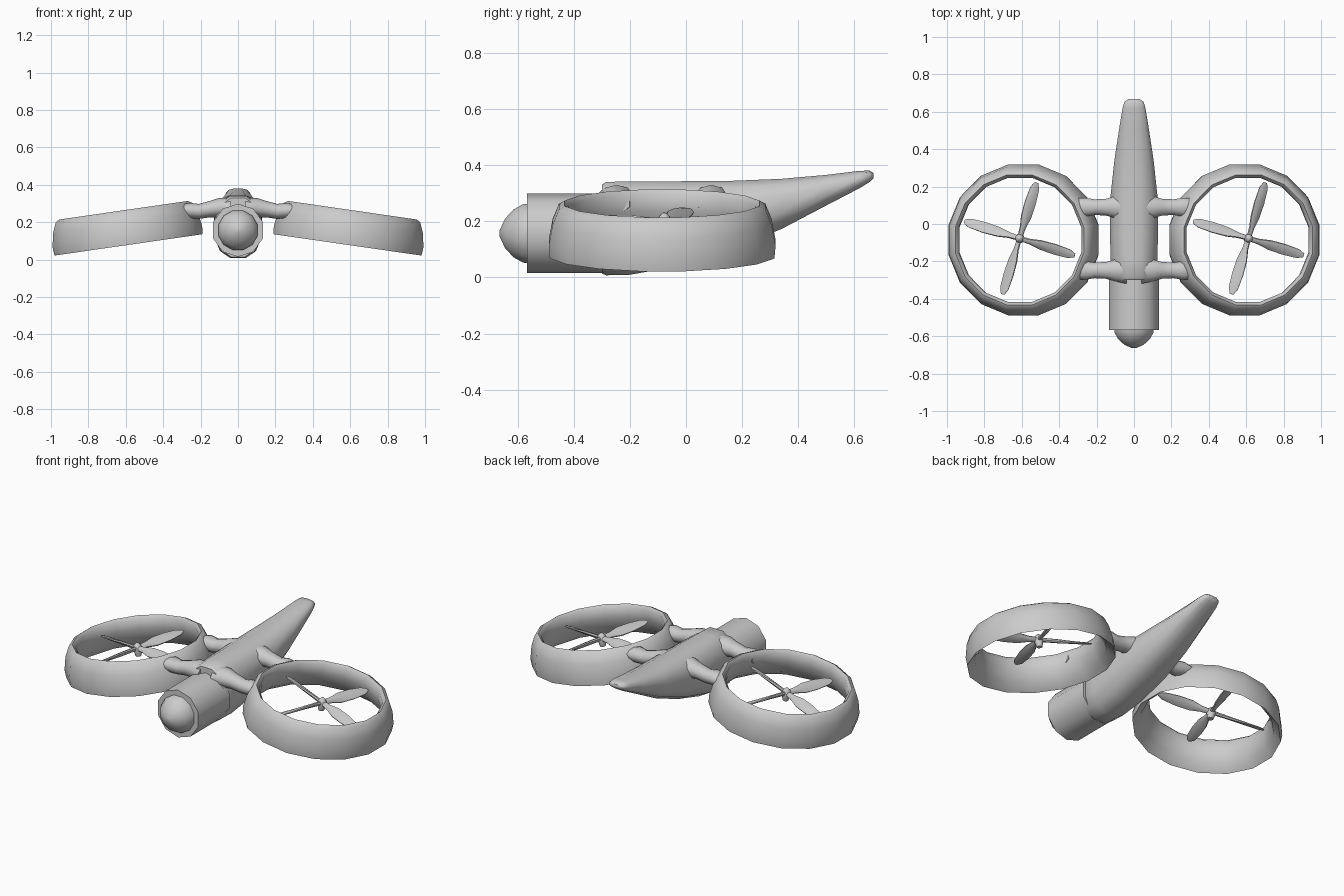
import bpy, bmesh, math
from mathutils import Matrix, Vector

if "Cube" in bpy.data.objects:
    bpy.data.objects.remove(bpy.data.objects["Cube"], do_unlink=True)

grey = bpy.data.materials.new("matte grey")
grey.use_nodes = True
grey.diffuse_color = (0.6, 0.6, 0.6, 1)
grey.node_tree.nodes["Principled BSDF"].inputs["Base Color"].default_value = (0.6, 0.6, 0.6, 1)


def finish(name, bm, matrix=None, angle=50):
    """Turn a bmesh into a smooth-shaded object."""
    if matrix:
        bm.transform(matrix)
    bmesh.ops.recalc_face_normals(bm, faces=bm.faces)
    mesh = bpy.data.meshes.new(name)
    bm.to_mesh(mesh)
    bm.free()
    mesh.materials.append(grey)
    obj = bpy.data.objects.new(name, mesh)
    bpy.context.collection.objects.link(obj)
    bpy.ops.object.select_all(action='DESELECT')
    obj.select_set(True)
    bpy.context.view_layer.objects.active = obj
    bpy.ops.object.shade_smooth_by_angle(angle=math.radians(angle))
    return obj


def add_loft(bm, rings, closed=False):
    """Skin a list of point rings; cap the ends or join last to first."""
    loops = [[bm.verts.new(p) for p in ring] for ring in rings]
    n = len(loops[0])
    pairs = list(zip(loops, loops[1:]))
    if closed:
        pairs.append((loops[-1], loops[0]))
    else:
        bm.faces.new(loops[0])
        bm.faces.new(loops[-1])
    for a, b in pairs:
        for i in range(n):
            j = (i + 1) % n
            bm.faces.new((a[i], a[j], b[j], b[i]))


def oval(centre, u, v, sides, power=1.0):
    """Superellipse ring; a power below 1 makes it boxier."""
    pts = []
    for k in range(sides):
        t = 2 * math.pi * (k + 0.5) / sides
        c, s = math.cos(t), math.sin(t)
        pts.append(Vector(centre)
                   + Vector(u) * math.copysign(abs(c) ** power, c)
                   + Vector(v) * math.copysign(abs(s) ** power, s))
    return pts


# Fuselage: y, half width, bottom, top
stations = [(-0.30, 0.11, 0.01, 0.335), (-0.285, 0.12, 0.003, 0.345),
            (-0.20, 0.128, 0.005, 0.347), (-0.06, 0.132, 0.03, 0.347),
            (0.14, 0.13, 0.09, 0.347), (0.34, 0.108, 0.17, 0.354),
            (0.50, 0.083, 0.255, 0.367), (0.62, 0.063, 0.318, 0.381),
            (0.655, 0.052, 0.34, 0.381), (0.668, 0.03, 0.353, 0.372)]
bm = bmesh.new()
add_loft(bm, [oval((0, y, (lo + hi) / 2), (w, 0, 0), (0, 0, (hi - lo) / 2), 12, 0.8)
              for y, w, lo, hi in stations])
finish("fuselage", bm)

# Front barrel and rounded nose: y, radius
bm = bmesh.new()
add_loft(bm, [oval((0, y, 0.157), (0.14, 0, 0), (0, 0, 0.142), 10) for y in (-0.567, -0.27)])
finish("front_barrel", bm)
bm = bmesh.new()
add_loft(bm, [oval((0, y, 0.157), (r, 0, 0), (0, 0, r), 12)
              for y, r in ((-0.55, 0.111), (-0.58, 0.108), (-0.615, 0.088),
                           (-0.645, 0.054), (-0.664, 0.012))])
finish("nose", bm)

# Duct wall section: radius, height
wall = [(0.408, -0.09), (0.412, -0.045), (0.398, 0.03), (0.375, 0.085),
        (0.354, 0.097), (0.338, 0.08), (0.342, 0.02), (0.365, -0.05)]
# Blade: distance, half width, half thickness, pitch
blade = [(0.0, 0.014, 0.012, 42), (0.06, 0.018, 0.011, 40), (0.12, 0.032, 0.010, 36),
         (0.20, 0.034, 0.008, 28), (0.28, 0.027, 0.006, 20), (0.312, 0.011, 0.004, 16)]
# Strut: x, half depth, centre height, half height
strut = [(0.04, 0.075, 0.275, 0.055), (0.10, 0.062, 0.278, 0.052),
         (0.15, 0.047, 0.27, 0.044), (0.21, 0.044, 0.258, 0.04),
         (0.26, 0.052, 0.262, 0.042), (0.30, 0.05, 0.262, 0.03)]

for side, label in ((1, "left"), (-1, "right")):
    tilt = Matrix.Rotation(math.radians(8.2 * side), 4, 'Y')
    place = Matrix.Translation((0.598 * side, -0.085, 0.168)) @ tilt

    # Duct ring
    bm = bmesh.new()
    rings = []
    for k in range(16):
        t = 2 * math.pi * (k + 0.5) / 16
        rings.append([(r * math.cos(t), r * math.sin(t), z) for r, z in wall])
    add_loft(bm, rings, closed=True)
    finish(label + "_duct", bm, place)

    # Four-bladed propeller with a tapered hub
    bm = bmesh.new()
    for q in range(4):
        turn = Matrix.Rotation(math.radians(73 + 90 * q), 3, 'Z')
        rings = []
        for d, w, h, pitch in blade:
            p = math.radians(pitch)
            u = Vector((0, math.cos(p), math.sin(p))) * w
            v = Vector((0, -math.sin(p), math.cos(p))) * h
            rings.append([turn @ pt for pt in oval((d, 0, 0), u, v, 8)])
        add_loft(bm, rings)
    add_loft(bm, [oval((0, 0, z), (r, 0, 0), (0, r, 0), 8)
                  for z, r in ((-0.045, 0.016), (-0.01, 0.026), (0.015, 0.022), (0.03, 0.008))])
    finish(label + "_propeller", bm,
           Matrix.Translation((0.612 * side, -0.077, 0.2)) @ tilt)

    # Two struts joining duct to fuselage
    for y, where in ((-0.248, "front"), (0.09, "rear")):
        bm = bmesh.new()
        add_loft(bm, [oval((x * side, y, z), (0, d, 0), (0, 0, h), 10)
                      for x, d, z, h in strut])
        finish(f"{label}_{where}_strut", bm)
